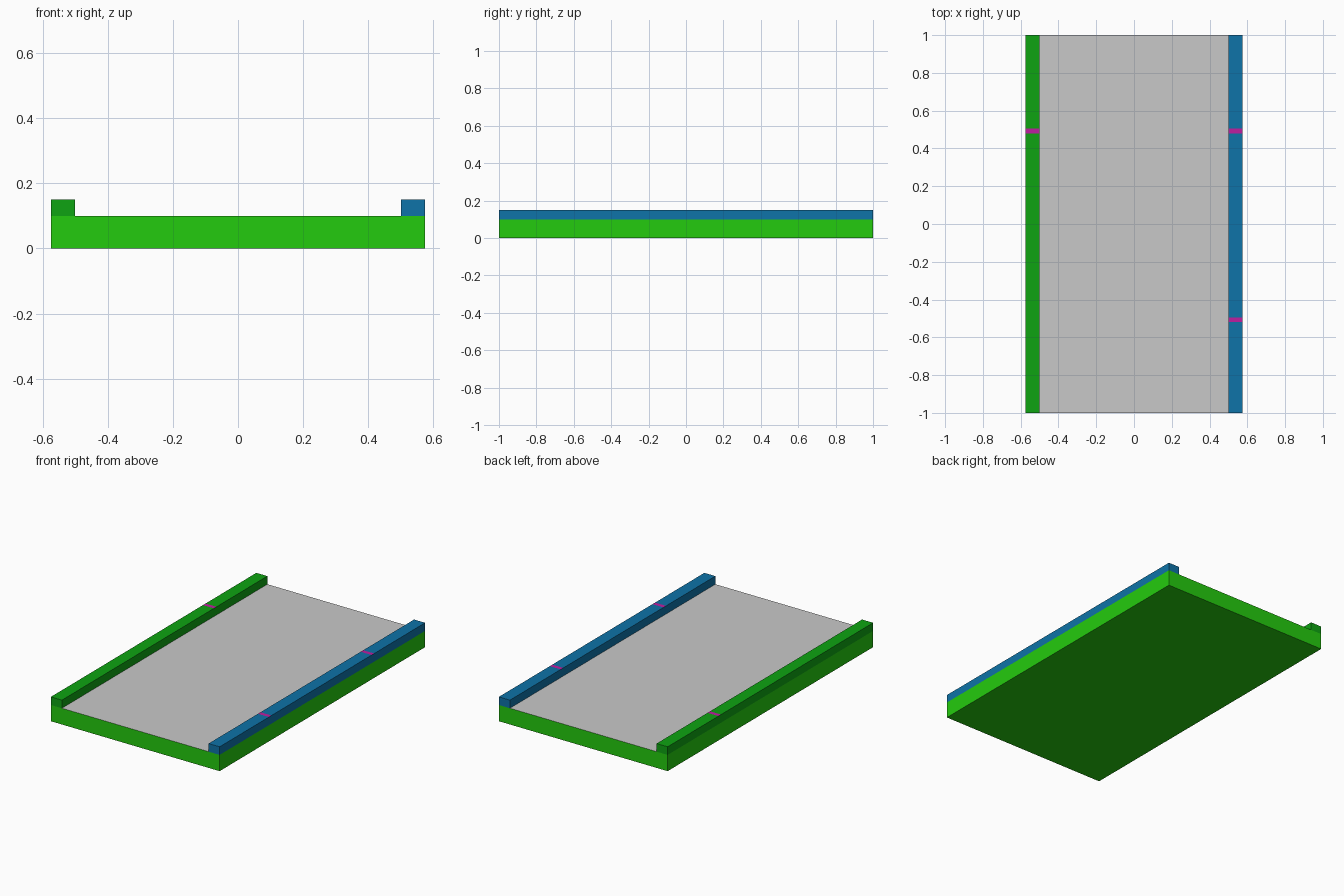
import bpy, bmesh

if "Cube" in bpy.data.objects:
    bpy.data.objects.remove(bpy.data.objects["Cube"])


def material(name, rgb):
    def lin(c):
        c /= 255
        return c / 12.92 if c <= 0.04045 else ((c + 0.055) / 1.055) ** 2.4
    m = bpy.data.materials.new(name)
    m.diffuse_color = (*[lin(c) for c in rgb], 1)
    m.use_nodes = True
    m.node_tree.nodes["Principled BSDF"].inputs["Base Color"].default_value = m.diffuse_color
    return m


GREEN = material("bright green", (36, 203, 14))
LEAF = material("leaf green", (14, 163, 18))
BLUE = material("blue", (14, 115, 168))
MAGENTA = material("magenta", (190, 30, 160))
GREY = material("light grey", (201, 201, 201))


def box(name, lo, hi, mats, cuts=(), rule=None):
    """Box between two corners, cut across y, with faces coloured by a rule."""
    bm = bmesh.new()
    bmesh.ops.create_cube(bm, size=1)
    for v in bm.verts:
        v.co = [(lo[i] + hi[i]) / 2 + v.co[i] * (hi[i] - lo[i]) for i in range(3)]
    for y in cuts:
        bmesh.ops.bisect_plane(bm, geom=bm.verts[:] + bm.edges[:] + bm.faces[:],
                               plane_co=(0, y, 0), plane_no=(0, 1, 0))
    bm.normal_update()
    for f in bm.faces:
        f.material_index = rule(f) if rule else 0
    me = bpy.data.meshes.new(name)
    bm.to_mesh(me)
    bm.free()
    for m in mats:
        me.materials.append(m)
    ob = bpy.data.objects.new(name, me)
    bpy.context.collection.objects.link(ob)
    return ob


# Base slab with a grey deck on top
box("deck_slab", (-0.575, -1, 0), (0.575, 1, 0.1), [GREEN, GREY],
    rule=lambda f: int(f.normal.z > 0.5))


# Side rails with thin magenta bands across the top
def rail(name, x0, x1, mat, bands):
    def rule(f):
        y = f.calc_center_median().y
        return int(f.normal.z > 0.5 and any(a < y < b for a, b in bands))
    box(name, (x0, -1, 0.1), (x1, 1, 0.15), [mat, MAGENTA],
        [y for b in bands for y in b], rule)


rail("left_rail", -0.575, -0.5, LEAF, [(0.48, 0.505)])
rail("right_rail", 0.5, 0.575, BLUE, [(0.48, 0.505), (-0.52, -0.495)])
